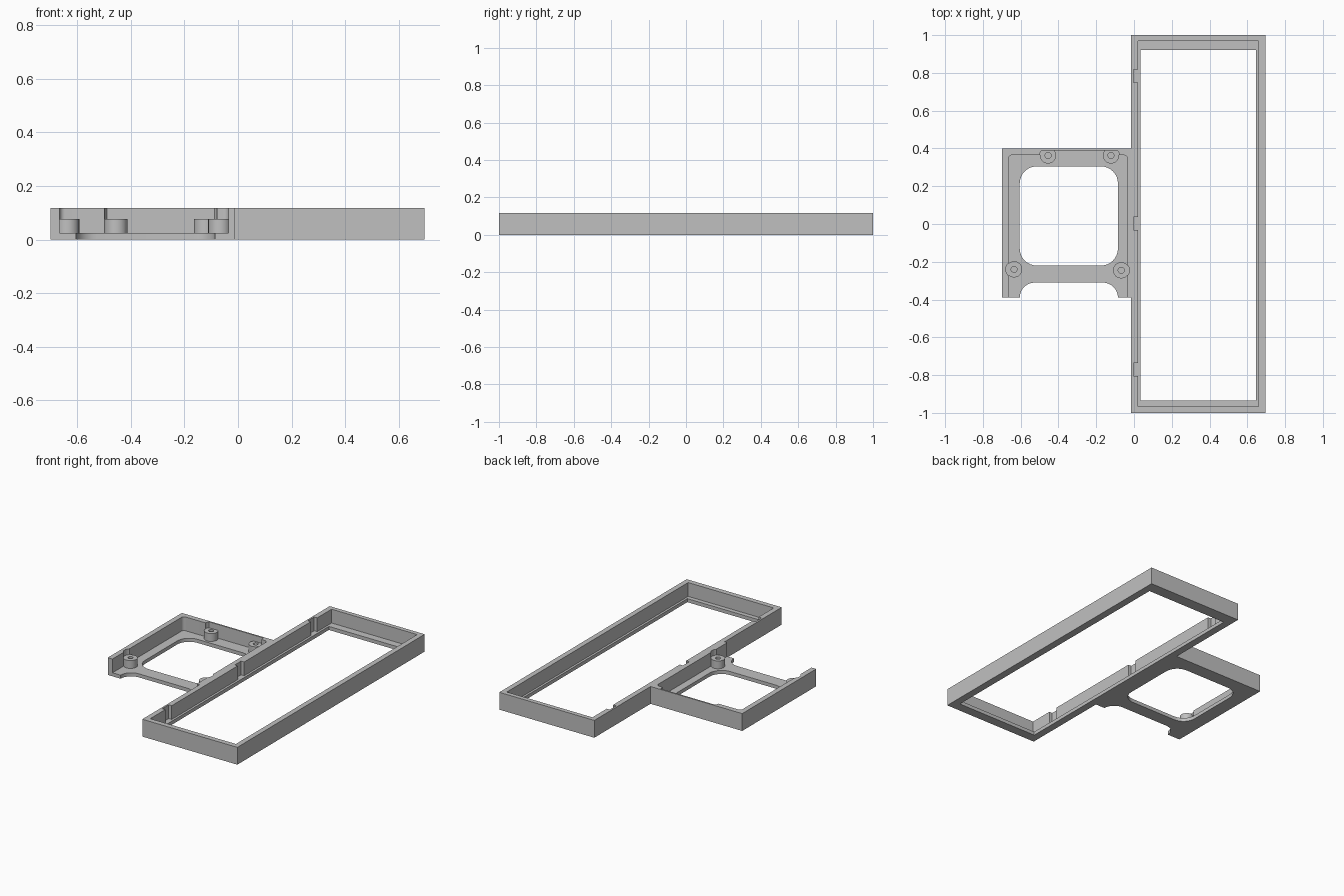
import bpy
import bmesh
from math import cos, sin, pi, radians

HEIGHT, FLOOR, BOSS_TOP = 0.117, 0.024, 0.077

start = bpy.data.objects.get("Cube")
if start:
    bpy.data.objects.remove(start, do_unlink=True)

grey = bpy.data.materials.new("plain grey")
grey.use_nodes = True
colour = (0.53, 0.53, 0.53, 1)
grey.diffuse_color = colour
grey.node_tree.nodes["Principled BSDF"].inputs["Base Color"].default_value = colour


def prism(name, outline, z0, z1):
    """Extrude a flat outline from z0 to z1."""
    bm = bmesh.new()
    face = bm.faces.new([bm.verts.new((x, y, z0)) for x, y in outline])
    top = bmesh.ops.extrude_face_region(bm, geom=[face])["geom"]
    verts = [v for v in top if isinstance(v, bmesh.types.BMVert)]
    bmesh.ops.translate(bm, verts=verts, vec=(0, 0, z1 - z0))
    bmesh.ops.recalc_face_normals(bm, faces=bm.faces)
    mesh = bpy.data.meshes.new(name)
    bm.to_mesh(mesh)
    bm.free()
    mesh.materials.append(grey)
    obj = bpy.data.objects.new(name, mesh)
    bpy.context.collection.objects.link(obj)
    return obj


def box(name, x0, x1, y0, y1, z0, z1, r=0, steps=8):
    """Box with optional rounded upright corners."""
    if not r:
        return prism(name, [(x0, y0), (x1, y0), (x1, y1), (x0, y1)], z0, z1)
    corners = [(x1 - r, y1 - r), (x0 + r, y1 - r), (x0 + r, y0 + r), (x1 - r, y0 + r)]
    outline = []
    for q, (cx, cy) in enumerate(corners):
        for i in range(steps + 1):
            a = (q + i / steps) * pi / 2
            outline.append((cx + r * cos(a), cy + r * sin(a)))
    return prism(name, outline, z0, z1)


def disc(name, x, y, r, z0, z1, sides=24):
    ring = [(x + r * cos(2 * pi * i / sides), y + r * sin(2 * pi * i / sides))
            for i in range(sides)]
    return prism(name, ring, z0, z1)


def combine(body, tool, operation="DIFFERENCE"):
    """Apply a boolean and discard the tool."""
    mod = body.modifiers.new("join", "BOOLEAN")
    mod.operation, mod.solver, mod.object = operation, "EXACT", tool
    bpy.ops.object.select_all(action="DESELECT")
    bpy.context.view_layer.objects.active = body
    body.select_set(True)
    bpy.ops.object.modifier_apply(modifier=mod.name)
    bpy.data.objects.remove(tool, do_unlink=True)


def finish(body):
    bpy.ops.object.select_all(action="DESELECT")
    bpy.context.view_layer.objects.active = body
    body.select_set(True)
    bpy.ops.object.shade_smooth_by_angle(angle=radians(30))


# Long frame: outer wall, inner ledge and open window
frame = box("long_frame", -0.015, 0.695, -1, 1, 0, HEIGHT)
combine(frame, box("pocket", 0.02, 0.66, -0.965, 0.97, FLOOR, 0.2))
combine(frame, box("window", 0.035, 0.645, -0.935, 0.92, -0.1, 0.2))

# Clip notches in the wall beside the tray
for y in (-0.77, 0.003, 0.783):
    combine(frame, box("notch", -0.003, 0.028, y - 0.034, y + 0.034, FLOOR, 0.2))
finish(frame)

# Side tray: walls on three sides, open at the front
tray_size = (-0.70, -0.015, -0.39, 0.40, 0, HEIGHT)
tray = box("side_tray", *tray_size)
combine(tray, box("pocket", -0.665, -0.035, -0.6, 0.365, FLOOR, 0.2, 0.02))
combine(tray, box("window", -0.605, -0.085, -0.22, 0.305, -0.1, 0.2, 0.09))
combine(tray, box("front_cutout", -0.605, -0.085, -0.6, -0.31, -0.1, 0.2, 0.08))

# Back wall thinned between the rear bosses, wall clearance over every boss
bosses = [(-0.455, 0.363), (-0.122, 0.363), (-0.635, -0.24), (-0.068, -0.245)]
combine(tray, box("recess", -0.455, -0.122, 0.33, 0.39, FLOOR, 0.2))
for x, y in bosses:
    combine(tray, disc("clearance", x, y, 0.044, BOSS_TOP, 0.2))
combine(tray, box("thin_wall", -0.52, -0.05, 0.39, 0.40, 0.01, HEIGHT), "UNION")

# Screw bosses with blind holes, trimmed to the tray outline
for x, y in bosses:
    combine(tray, disc("boss", x, y, 0.043, 0.01, BOSS_TOP), "UNION")
combine(tray, box("trim", *tray_size), "INTERSECT")
for x, y in bosses:
    combine(tray, disc("screw_hole", x, y, 0.016, FLOOR, 0.2))
finish(tray)
